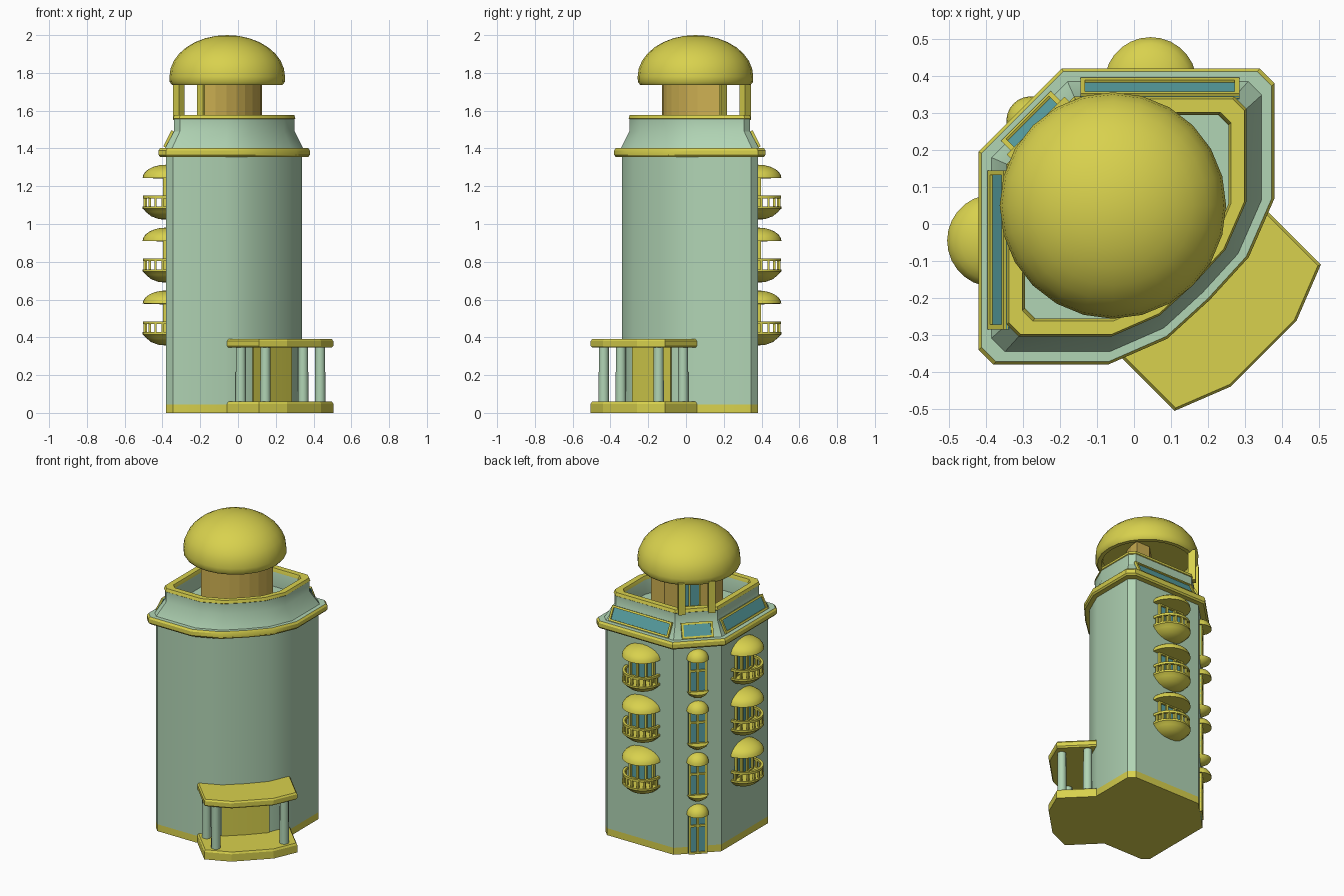
import bpy, bmesh, math
from mathutils import Matrix, Vector

if "Cube" in bpy.data.objects:
    bpy.data.objects.remove(bpy.data.objects["Cube"])


def material(name, rgb):
    m = bpy.data.materials.new(name)
    m.diffuse_color = (*rgb, 1)
    m.use_nodes = True
    m.node_tree.nodes["Principled BSDF"].inputs["Base Color"].default_value = m.diffuse_color
    return m


YELLOW = material("yellow trim", (0.69, 0.64, 0.075))
GREEN = material("pale green wall", (0.44, 0.66, 0.46))
GLASS = material("teal glass", (0.10, 0.36, 0.37))
OCHRE = material("ochre drum", (0.62, 0.44, 0.085))
I = Matrix.Identity(4)


def mesh(name, verts, faces, mats, idx=None, M=I, angle=30):
    me = bpy.data.meshes.new(name)
    me.from_pydata([M @ Vector(v) for v in verts], [], faces)
    for m in mats:
        me.materials.append(m)
    if idx:
        for p, i in zip(me.polygons, idx):
            p.material_index = i
    bm = bmesh.new()
    bm.from_mesh(me)
    bmesh.ops.remove_doubles(bm, verts=bm.verts, dist=1e-5)
    bmesh.ops.holes_fill(bm, edges=[e for e in bm.edges if e.is_boundary], sides=0)
    bmesh.ops.recalc_face_normals(bm, faces=bm.faces)
    for f in bm.faces:
        f.smooth = True
    for e in bm.edges:
        e.smooth = len(e.link_faces) == 2 and e.calc_face_angle(0) < math.radians(angle)
    bm.to_mesh(me)
    bm.free()
    ob = bpy.data.objects.new(name, me)
    bpy.context.collection.objects.link(ob)
    return ob


def loft(name, plan, centre, R, profile, angle=30):
    """profile: (inset, z, material of the band above); inset scales plan to centre"""
    n, V, F, idx, mats = len(plan), [], [], [], []
    for d, z, m in profile:
        s = 1 - d / R
        V += [(centre[0] + (x - centre[0]) * s, centre[1] + (y - centre[1]) * s, z) for x, y in plan]
        if m not in mats:
            mats.append(m)
    for k in range(len(profile) - 1):
        for i in range(n):
            j = (i + 1) % n
            F.append((k * n + i, k * n + j, k * n + n + j, k * n + n + i))
            idx.append(mats.index(profile[k][2]))
    F += [tuple(range(n))[::-1], tuple(range(len(V) - n, len(V)))]
    idx += [mats.index(profile[0][2]), mats.index(profile[-1][2])]
    return mesh(name, V, F, mats, idx, angle=angle)


def revolve(name, profile, mat, M=I, turn=2 * math.pi, seg=24):
    V, F, k = [], [], len(profile)
    for s in range(seg + 1):
        a = turn * s / seg
        V += [(r * math.cos(a), r * math.sin(a), z) for r, z in profile]
    for s in range(seg):
        for i in range(k - 1):
            a = s * k + i
            F.append((a, a + k, a + k + 1, a + 1))
    return mesh(name, V, F, [mat], M=M, angle=40)


def boxes(name, items, mat, M=I):
    """items: (x0, x1, y0, y1, z0, z1)"""
    V, F = [], []
    for b in items:
        o = len(V)
        V += [(b[i], b[2 + j], b[4 + k]) for i in (0, 1) for j in (0, 1) for k in (0, 1)]
        F += [tuple(o + q for q in f) for f in ((0, 1, 3, 2), (4, 6, 7, 5), (0, 4, 5, 1),
                                               (2, 3, 7, 6), (0, 2, 6, 4), (1, 5, 7, 3))]
    return mesh(name, V, F, [mat], M=M)


def frame(c, n, up=(0, 0, 1)):
    """matrix with local y pointing out of the wall"""
    y, z = Vector(n).normalized(), Vector(up).normalized()
    m = Matrix((y.cross(z), y, z)).transposed().to_4x4()
    m.translation = c
    return m


def arc(r, z, h, n=6):
    return [(r * math.cos(math.pi / 2 * i / n), z + h * math.sin(math.pi / 2 * i / n)) for i in range(n + 1)]


def window(name, M, w, z0, z1, t=0.012, depth=0.016, mullions=(0,), transom=None):
    bars = [(-w, -w + t, 0, depth, z0, z1), (w - t, w, 0, depth, z0, z1),
            (-w, w, 0, depth, z0, z0 + t), (-w, w, 0, depth, z1 - t, z1)]
    bars += [(m - t / 2, m + t / 2, 0, depth, z0, z1) for m in mullions]
    if transom:
        bars.append((-w, w, 0, depth, transom - t / 2, transom + t / 2))
    boxes(name + "_frame", bars, YELLOW, M)
    boxes(name + "_glass", [(-w, w, -0.002, 0.006, z0, z1)], GLASS, M)


# tower: base band, walls, cornice, sloped attic, parapet and roof floor
plan = [(-.42, -.34), (-.38, -.38), (-.07, -.38), (.09, -.31), (.205, -.205), (.31, -.09),
        (.38, .07), (.38, .38), (.34, .42), (-.195, .42), (-.42, .195)]
MID = (-0.02, 0.02)
loft("tower", plan, MID, 0.4, [
    (.04, 0, YELLOW), (.04, .045, GREEN), (.04, 1.355, YELLOW), (.008, 1.355, YELLOW),
    (0, 1.365, YELLOW), (0, 1.39, YELLOW), (.008, 1.402, GREEN), (.035, 1.402, GREEN),
    (.08, 1.49, GREEN), (.08, 1.555, YELLOW), (.076, 1.558, YELLOW), (.082, 1.577, YELLOW),
    (.118, 1.577, YELLOW), (.125, 1.555, GREEN), (.125, 1.46, GREEN)])

# roof drum with curved front
drum = [(-.178 + .305 * math.sin(a), .178 - .305 * math.cos(a)) for a in
        [math.pi / 2 * i / 8 for i in range(9)]] + [(.03, .178), (-.178, -.03)]
loft("roof_drum", drum, MID, 0.2, [(0, 1.45, OCHRE), (0, 1.77, OCHRE)], angle=5)
window("drum_window", frame((-.074, .074, 0), (-1, 1, 0)), .07, 1.47, 1.73)

# dome with hollow underside, and its two posts
revolve("dome", [(0, 1.765), (.262, 1.765), (.268, 1.737), (.293, 1.737), (.305, 1.752)]
        + arc(.306, 1.78, .22, 8), YELLOW, Matrix.Translation((-.057, .05, 0)))
boxes("dome_posts", [(s * .09 - .02, s * .09 + .02, -.022, .022, 1.55, 1.755) for s in (-1, 1)],
      YELLOW, frame((-.25, .25, 0), (-1, 1, 0)))

# sloped attic windows
for nm, c, n, half, mul in (("left", (-.3625, -.07), (-1, 0), .215, ()),
                            ("back", (.07, .3625), (0, 1), .215, ()),
                            ("corner", (-.269, .269), (-.7071, .7071), .095, ())):
    M = frame((*c, 1.446), (n[0] * .09, n[1] * .09, .045), (-n[0] * .045, -n[1] * .045, .09))
    window(nm + "_attic_window", M, half, -.046, .05, .013, .014, mul)

# balconies on the left and back walls
for nm, c, n in (("left", (-.38, -.045), (-1, 0, 0)), ("back", (.045, .38), (0, 1, 0))):
    for lv in range(3):
        M = frame((*c, lv * .333), n)
        tag = f"{nm}_balcony_{lv + 1}"
        revolve(tag + "_bowl", [(0, .357), (.04, .36), (.08, .375), (.108, .398), (.12, .412),
                                (.125, .415), (.125, .427), (0, .427)], YELLOW, M, math.pi, 14)
        revolve(tag + "_rail", [(.106, .47), (.122, .47), (.122, .485), (.106, .485), (.106, .47)],
                YELLOW, M, math.pi, 14)
        bars = []
        for i in range(9):
            a = math.pi * (i + .5) / 9
            x, y = .114 * math.cos(a), .114 * math.sin(a)
            bars.append((x - .006, x + .006, y - .006, y + .006, .42, .475))
        boxes(tag + "_balusters", bars, YELLOW, M)
        revolve(tag + "_canopy", [(0, .574)] + arc(.125, .578, .07), YELLOW, M, math.pi, 14)
        window(tag + "_door", M, .09, .42, .582, .014, .018, (-.03, .03))

# narrow windows and ground door on the back left corner face
for lv in range(4):
    M = frame((-.279, .279, (lv - 1) * .337), (-1, 1, 0))
    tag = f"corner_window_{lv}"
    z0 = .337 if lv == 0 else .375
    window(tag, M, .056, z0, .605, .013, .014, (0,), .52)
    revolve(tag + "_canopy", [(0, .592)] + arc(.066, .595, .062), YELLOW, M, math.pi, 12)
    if lv:
        revolve(tag + "_sill", [(0, .345), (.03, .35), (.055, .368), (.064, .385), (0, .385)],
                YELLOW, M, math.pi, 12)

# entrance porch on the front right
porch = [(-.07, -.325), (.11, -.505), (.26, -.44), (.44, -.26), (.505, -.11), (.325, .07)]
PC = (.2, -.2)
loft("porch_step", porch, PC, .3, [(0, 0, YELLOW), (0, .048, YELLOW), (.008, .06, YELLOW)], 15)
loft("porch_roof", porch, PC, .3, [(.008, .345, YELLOW), (0, .355, YELLOW), (0, .38, YELLOW),
                                   (.008, .39, YELLOW)], 15)
for i, (x, y) in enumerate(((.145, -.435), (.435, -.145), (.015, -.345), (.345, -.015))):
    revolve(f"porch_column_{i + 1}", [(0, .055), (.028, .055), (.026, .35), (0, .35)], GREEN,
            Matrix.Translation((x, y, 0)), seg=12)
loft("entrance_door", [(.09, -.31), (.205, -.205), (.31, -.09), (.2, -.02), (.02, -.2)], MID, .4,
     [(.03, .05, YELLOW), (.03, .35, YELLOW)])
